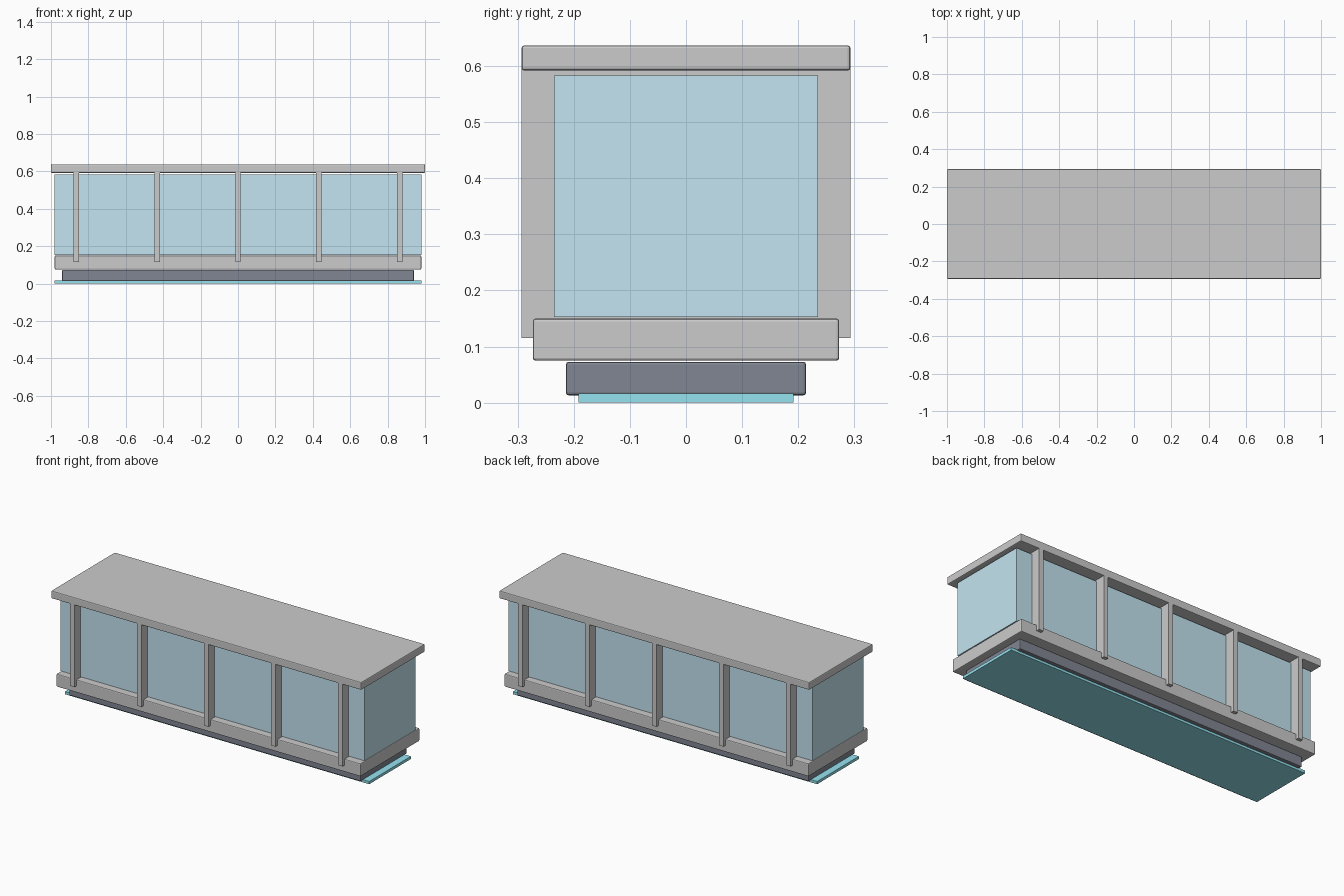
import bpy

if "Cube" in bpy.data.objects:
    bpy.data.objects.remove(bpy.data.objects["Cube"])


def material(name, color):
    m = bpy.data.materials.new(name)
    m.diffuse_color = (*color, 1)
    m.use_nodes = True
    m.node_tree.nodes["Principled BSDF"].inputs["Base Color"].default_value = m.diffuse_color
    return m


def box(name, x, y, z0, z1, x_pos=0, bevel=0, mat=None):
    """Box with half sizes x, y between heights z0 and z1."""
    bpy.ops.mesh.primitive_cube_add(size=2, location=(x_pos, 0, (z0 + z1) / 2))
    ob = bpy.context.object
    ob.name = name
    ob.scale = (x, y, (z1 - z0) / 2)
    bpy.ops.object.transform_apply(location=False, rotation=False, scale=True)
    if bevel:
        mod = ob.modifiers.new("edge_bevel", 'BEVEL')
        mod.width = bevel
        mod.segments = 2
    if mat:
        ob.data.materials.append(mat)
    return ob


glass = material("blue_glass", (0.55, 0.78, 0.88))
dark = material("dark_metal", (0.22, 0.24, 0.29))
cyan = material("cyan_strip", (0.3, 0.77, 0.87))

# Stacked body, bottom to top
box("under_strip", 0.98, 0.192, 0, 0.016, mat=cyan)
box("plinth", 0.94, 0.214, 0.013, 0.073, bevel=0.005, mat=dark)
box("base", 0.98, 0.273, 0.075, 0.15, bevel=0.005)
box("glass_body", 0.98, 0.235, 0.153, 0.583, mat=glass)
box("roof", 1.0, 0.293, 0.592, 0.637, bevel=0.005)

# Rib frames running front to back through the glass
for i in range(-2, 3):
    box(f"rib_{i + 3}", 0.0145, 0.293, 0.115, 0.597, x_pos=i * 0.432)
